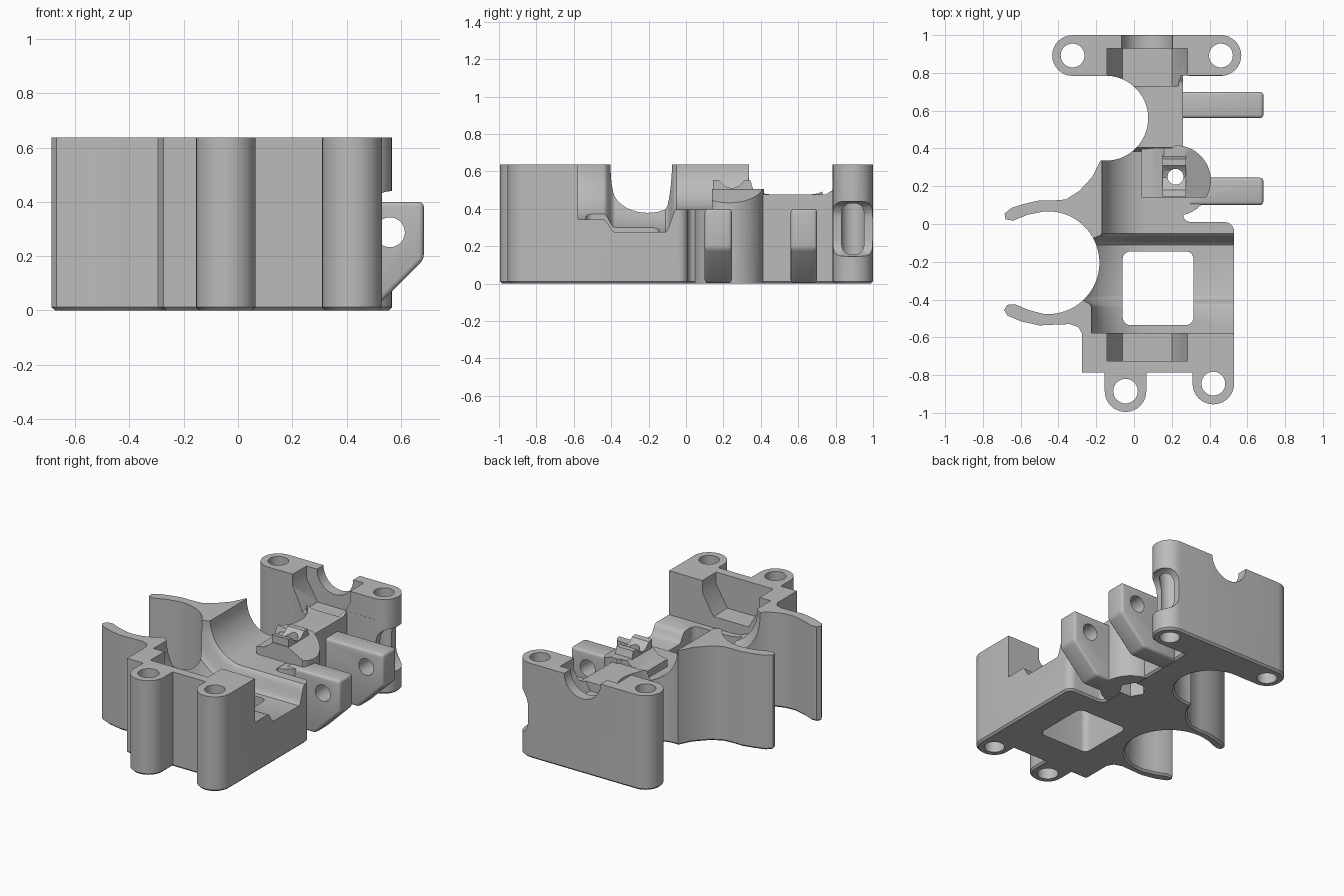
import bpy, bmesh
from math import sin, cos, radians, pi

cube = bpy.data.objects.get("Cube")
if cube:
    bpy.data.objects.remove(cube)

grey = bpy.data.materials.new("plain grey")
grey.use_nodes = True
grey.diffuse_color = (0.5, 0.5, 0.5, 1)
grey.node_tree.nodes["Principled BSDF"].inputs["Base Color"].default_value = (0.5, 0.5, 0.5, 1)

TOP = 0.637
AXIS_X = 0.07   # centre line of the long round trough


def arc(cx, cy, r, a0, a1, n=16):
    return [(cx + r * cos(radians(a0 + (a1 - a0) * i / n)),
             cy + r * sin(radians(a0 + (a1 - a0) * i / n))) for i in range(n + 1)]


def circle(cx, cy, r, n=40):
    return arc(cx, cy, r, 0, 360, n)[:-1]


def rounded(x0, x1, y0, y1, r):
    return (arc(x1 - r, y1 - r, r, 0, 90, 6) + arc(x0 + r, y1 - r, r, 90, 180, 6)
            + arc(x0 + r, y0 + r, r, 180, 270, 6) + arc(x1 - r, y0 + r, r, 270, 360, 6))


def loft(name, sections, chamfer=0.0):
    """Skin a row of equal-sized 3D loops and cap both ends."""
    bm = bmesh.new()
    rings = [[bm.verts.new(p) for p in s] for s in sections]
    n = len(rings[0])
    first = bm.faces.new(rings[0])
    bm.faces.new(rings[-1])
    for a, b in zip(rings, rings[1:]):
        for i in range(n):
            bm.faces.new((a[i], a[(i + 1) % n], b[(i + 1) % n], b[i]))
    bmesh.ops.recalc_face_normals(bm, faces=bm.faces)
    if chamfer:
        bmesh.ops.bevel(bm, geom=list(first.edges), offset=chamfer,
                        segments=1, affect='EDGES')
    mesh = bpy.data.meshes.new(name)
    bm.to_mesh(mesh)
    bm.free()
    ob = bpy.data.objects.new(name, mesh)
    bpy.context.collection.objects.link(ob)
    mesh.materials.append(grey)
    return ob


def prism(name, pts, axis, lo, hi, chamfer=0.0):
    clean = [p for i, p in enumerate(pts)
             if abs(p[0] - pts[i - 1][0]) + abs(p[1] - pts[i - 1][1]) > 0.001]
    place = {'x': lambda a, b, t: (t, a, b),
             'y': lambda a, b, t: (a, t, b),
             'z': lambda a, b, t: (a, b, t)}[axis]
    return loft(name, [[place(a, b, t) for a, b in clean] for t in (lo, hi)], chamfer)


def apply_mods(ob):
    bpy.context.view_layer.update()
    dg = bpy.context.evaluated_depsgraph_get()
    mesh = bpy.data.meshes.new_from_object(ob.evaluated_get(dg))
    ob.modifiers.clear()
    ob.data = mesh


def combine(ob, other, op='DIFFERENCE'):
    m = ob.modifiers.new("bool", 'BOOLEAN')
    m.operation, m.object, m.solver = op, other, 'EXACT'
    apply_mods(ob)
    bpy.data.objects.remove(other)


# Body outline: front bosses, right wall, back plate, round cut-outs and side fins
outline = (arc(-.045, -.885, .11, 180, 360) + [(.065, -.785), (.31, -.785)]
           + arc(.42, -.845, .11, 180, 360)
           + arc(.48, -.04, .05, 0, 90, 6) + arc(.30, .05, .04, 270, 180, 4)
           + [(.26, .785)]
           + arc(.46, .892, .108, -90, 90) + arc(-.325, .892, .108, 90, 270)
           + arc(-.15, .56, .225, 88, -97, 28)
           + [(-.22, .25), (-.29, .175), (-.36, .13), (-.43, .124), (-.5, .125),
              (-.58, .107), (-.65, .085), (-.685, .055), (-.68, .025), (-.64, .018),
              (-.56, .05)]
           + arc(-.455, -.205, .272, 95, -95, 32)
           + [(-.56, -.455), (-.63, -.425), (-.67, -.428), (-.688, -.455), (-.67, -.485),
              (-.6, -.515), (-.5, -.537), (-.42, -.533), (-.34, -.53), (-.295, -.545),
              (-.275, -.58), (-.275, -.785), (-.155, -.785)])
body = prism("bracket_body", outline, 'z', 0, TOP, 0.012)


# Long stepped trough, open to the right
def trough(y, r):
    ring = arc(AXIS_X, TOP, r, 180, 270, 20) + [(.9, TOP - r), (.9, .9), (AXIS_X - r, .9)]
    return [(x, y, z) for x, z in ring]


def ease(y0, y1, r0, r1, n=6):
    return [trough(y0 + (y1 - y0) * i / n, r0 + (r1 - r0) * (1 - cos(pi * i / n)) / 2)
            for i in range(n + 1)]


steps = ([trough(-.577, .295)] + ease(-.44, -.38, .295, .362)
         + ease(-.11, -.05, .362, .24) + ease(.385, .405, .24, .162, 3)
         + ease(.74, .785, .162, .14))
combine(body, loft("trough_cutter", steps))

# Round stepped pillar beside the trough
combine(body, prism("pillar", circle(.22, .23, .187), 'z', .001, .395), 'UNION')
cap = prism("pillar_cap", [(.04, .14), (.38, .14)] + arc(.22, .23, .187, -25, 90)
            + [(.2, .402), (.04, .402)], 'z', .3, .7)
combine(cap, prism("cap_slope", [(.0, .2), (.5, .2), (.5, .38), (.41, .43), (.27, .505),
                                 (.16, .505), (.1, .46), (.0, .44)], 'y', 0, .5), 'INTERSECT')
combine(body, cap, 'UNION')
ridges = prism("pillar_ridges", [(.145, .4), (.39, .4), (.385, .49), (.36, .5), (.345, .55),
                                 (.31, .55), (.28, .52), (.245, .508), (.21, .52), (.18, .55),
                                 (.145, .555)], 'x', .15, .275)
combine(body, ridges, 'UNION')
combine(body, prism("shaft_hole", circle(.22, .25, .042), 'z', -.1, .8))
combine(body, prism("nut_pocket", circle(.22, .25, .085, 6), 'z', -.1, .12))

# Floor window
combine(body, prism("window", rounded(-.06, .315, -.535, -.145, .04), 'z', -.1, .5))

# Angular end pockets and the round notch through the back plate
pocket = [(AXIS_X + s * w, TOP - d) for s, w, d in
          ((-1, .213, -.1), (-1, .213, .08), (-1, .13, .22),
           (1, .13, .22), (1, .213, .08), (1, .213, -.1))]
for y0, y1 in ((-.725, -.55), (.73, .93)):
    combine(body, prism("pocket", pocket, 'y', y0, y1))
combine(body, prism("notch", circle(AXIS_X, TOP, .135), 'y', .85, 1.1))

# Vertical screw holes
for x, y, r in ((-.045, -.885, .065), (.42, -.845, .063), (-.325, .892, .063), (.46, .892, .063)):
    combine(body, prism("screw_hole", circle(x, y, r), 'z', -.1, .8))

# Relief in the right end of the back plate
combine(body, prism("end_relief", rounded(.475, .8, .145, .44, .09), 'y', .7, 1.1))

# Two hinge arms on the right
arm_profile = [(.2, .002), (.5, .002), (.685, .187), (.685, .4), (.2, .4)]
arms = []
for name, y0, y1 in (("front_arm", .1, .245), ("back_arm", .56, .7)):
    arm = prism(name, arm_profile, 'y', y0, y1)
    bev = arm.modifiers.new("bevel", 'BEVEL')
    bev.width, bev.segments = .018, 3
    apply_mods(arm)
    combine(arm, prism("pin_hole", circle(.56, .288, .055), 'y', 0, 1))
    # keep the shaft passage clear
    combine(arm, prism("clearance", rounded(.1, .3, .1, .4, .02), 'z', -.1, .8))
    arms.append(arm)

for ob in [body] + arms:
    bpy.ops.object.select_all(action='DESELECT')
    ob.select_set(True)
    bpy.context.view_layer.objects.active = ob
    bpy.ops.object.shade_smooth_by_angle(angle=radians(32))
